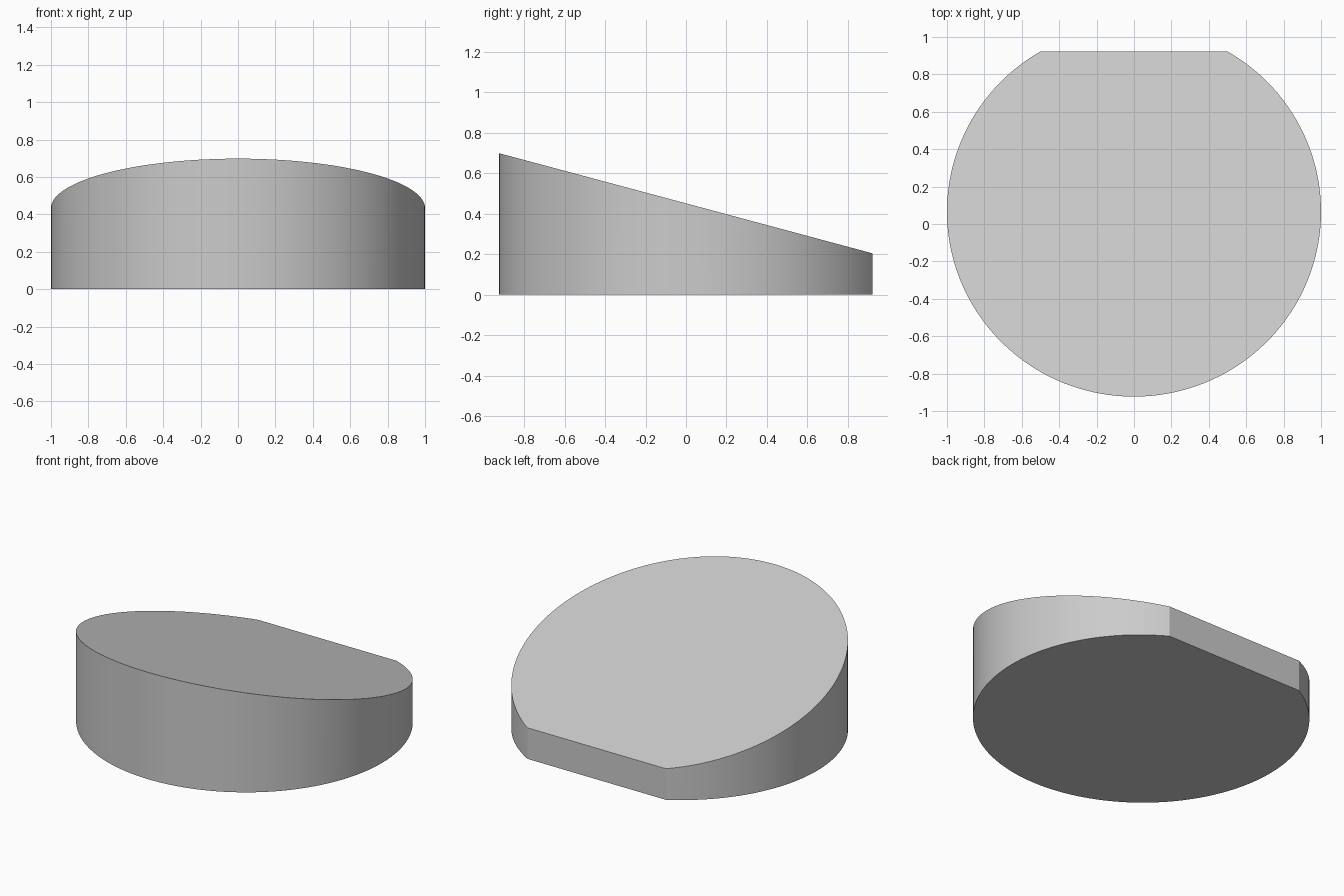
import bpy, bmesh, math

if "Cube" in bpy.data.objects:
    bpy.data.objects.remove(bpy.data.objects["Cube"])

RX, RY, CY = 1.0, 0.989, 0.066      # rounded outline, flat cut at the back
HALF_Y, HIGH, LOW = 0.923, 0.698, 0.203
SEGMENTS = 120


def top_height(y):
    return HIGH + (LOW - HIGH) * (y + HALF_Y) / (2 * HALF_Y)


# Outline: a 300 degree arc closed by the straight back edge
bm = bmesh.new()
outline = []
for i in range(SEGMENTS + 1):
    a = math.radians(120 + 300 * i / SEGMENTS)
    outline.append(bm.verts.new((RX * math.cos(a), CY + RY * math.sin(a), 0)))
base = bm.faces.new(outline)

# Raise the outline to a sloping top, keeping the base face
result = bmesh.ops.extrude_face_region(bm, geom=[base], use_keep_orig=True)
for v in result["geom"]:
    if isinstance(v, bmesh.types.BMVert):
        v.co.z = top_height(v.co.y)
bmesh.ops.recalc_face_normals(bm, faces=bm.faces)

mesh = bpy.data.meshes.new("wedge_disc")
bm.to_mesh(mesh)
bm.free()
wedge = bpy.data.objects.new("wedge_disc", mesh)
bpy.context.collection.objects.link(wedge)

# Smooth rim with crisp edges
bpy.context.view_layer.objects.active = wedge
wedge.select_set(True)
bpy.ops.object.shade_smooth_by_angle(angle=math.radians(25))
